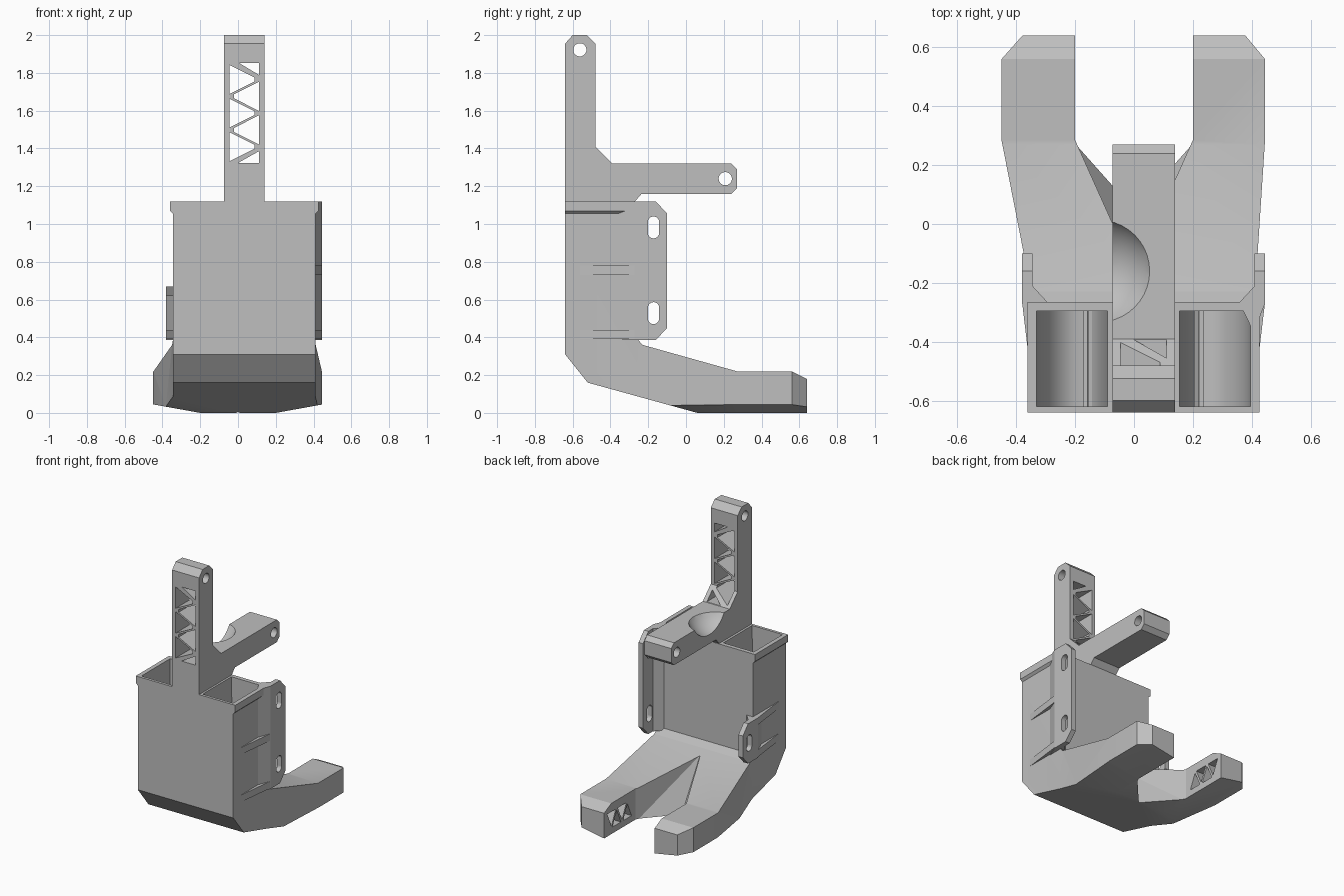
import bpy, bmesh, math
from mathutils import Vector

if "Cube" in bpy.data.objects:
    bpy.data.objects.remove(bpy.data.objects["Cube"], do_unlink=True)

grey = bpy.data.materials.new("matte_grey")
grey.use_nodes = True
GREY = (0.52, 0.52, 0.52, 1)
grey.diffuse_color = GREY
grey.node_tree.nodes["Principled BSDF"].inputs["Base Color"].default_value = GREY

MID = 0.0325  # centre line of the bin


def finish(name, bm):
    bmesh.ops.recalc_face_normals(bm, faces=bm.faces)
    mesh = bpy.data.meshes.new(name)
    bm.to_mesh(mesh)
    bm.free()
    mesh.materials.append(grey)
    obj = bpy.data.objects.new(name, mesh)
    bpy.context.collection.objects.link(obj)
    return obj


def prism(name, pts, axis, lo, hi):
    """Extrude a 2D outline along the named axis."""
    place = {"x": lambda a, b, t: (t, a, b),
             "y": lambda a, b, t: (a, t, b),
             "z": lambda a, b, t: (a, b, t)}[axis]
    bm = bmesh.new()
    ends = [[bm.verts.new(place(a, b, t)) for a, b in pts] for t in (lo, hi)]
    bm.faces.new(ends[0])
    bm.faces.new(ends[1])
    n = len(pts)
    for i in range(n):
        j = (i + 1) % n
        bm.faces.new((ends[0][i], ends[0][j], ends[1][j], ends[1][i]))
    return finish(name, bm)


def hull(name, pts):
    bm = bmesh.new()
    for p in pts:
        bm.verts.new(p)
    res = bmesh.ops.convex_hull(bm, input=bm.verts)
    unused = [v for v in res["geom_interior"] if isinstance(v, bmesh.types.BMVert)]
    bmesh.ops.delete(bm, geom=unused, context="VERTS")
    return finish(name, bm)


def combine(obj, tool, mode="DIFFERENCE"):
    mod = obj.modifiers.new("cut", "BOOLEAN")
    mod.operation = mode
    mod.solver = "EXACT"
    mod.object = tool
    bpy.context.view_layer.objects.active = obj
    bpy.ops.object.modifier_apply(modifier=mod.name)
    bpy.data.objects.remove(tool, do_unlink=True)


def slot(y, z, r, half=0.0):
    """Round or stadium outline, long in z."""
    pts = []
    for i in range(24):
        a = math.tau * (i + 0.5) / 24
        s = half if math.sin(a) > 0 else -half
        pts.append((y + r * math.cos(a), z + s + r * math.sin(a)))
    return pts


# Bin and forked foot: side outline trimmed by the plan outline
body = prism("bin_and_foot", [
    (-0.64, 0.31), (-0.64, 1.12), (-0.265, 1.12), (-0.265, 0.4), (-0.23, 0.36),
    (0.27, 0.22), (0.56, 0.22), (0.64, 0.18), (0.64, 0), (0.06, 0), (-0.52, 0.16)],
    "x", -0.6, 0.6)
plan = [(0.41, -0.7), (0.41, -0.25), (0.445, 0.285), (0.445, 0.56), (0.37, 0.65),
        (-0.37, 0.65), (-0.45, 0.56), (-0.45, 0.285), (-0.345, -0.25), (-0.345, -0.7)]
combine(body, prism("plan", plan, "z", -0.1, 1.3), "INTERSECT")

# Flared rim
rim = []
for z, out in ((1.055, 0), (1.07, 0.016), (1.12, 0.016)):
    for x in (-0.345 - out, 0.41 + out):
        rim += [(x, -0.64, z), (x, -0.265, z)]
combine(body, hull("rim", rim), "UNION")

# Gap between the toes, with sloped walls meeting at a point
gap = [(0, -0.16, 0.345), (0, 0.06, -0.02)]
for x in (-0.2, 0.2):
    gap += [(x, 0.285, -0.02), (x, 0.285, 0.23), (x, 0.7, -0.02), (x, 0.7, 0.3)]
combine(body, hull("gap", gap))

# Bevelled underside of the toes
for s in (-1, 1):
    combine(body, prism("bevel", [(s * 0.2, 0), (s * 0.7, 0.09), (s * 0.7, -0.2),
                                  (s * 0.2, -0.2)], "y", -0.3, 0.8))

# Lightening pockets on the inner toe faces
for s in (-1, 1):
    for i in range(4):
        y = 0.33 + 0.06 * i
        base, tip = (0.045, 0.15) if i % 2 == 0 else (0.16, 0.055)
        tri = [(y, base), (y + 0.095, base), (y + 0.0475, tip)]
        lo, hi = sorted((s * 0.15, s * 0.36))
        combine(body, prism("toe_pocket", tri, "x", lo, hi))

# Two open compartments with curved floors
for s in (-1, 1):
    outline = [(0.122, 1.3), (0.122, 1.08)]
    for i in range(1, 9):
        a = math.pi / 2 * i / 8
        outline.append((0.188 - 0.066 * math.cos(a), 1.08 - 0.4 * math.sin(a)))
    outline += [(0.19, 0.6), (0.203, 0.6)]
    for i in range(9):
        a = math.pi / 2 * i / 8
        outline.append((0.203 + 0.16 * math.sin(a), 0.9 - 0.25 * math.cos(a)))
    outline.append((0.363, 1.3))
    combine(body, prism("compartment", [(MID + s * u, z) for u, z in outline],
                        "y", -0.62, -0.295))


# Slotted mounting ears with ramped gussets
def ear(name, s, top, slots):
    px = lambda pts: [(MID + s * u, y) for u, y in pts]
    obj = prism(name, px([(0.4125, -0.1), (0.3775, -0.1), (0.3775, -0.21), (0.325, -0.267),
                          (0.37, -0.36), (0.3775, -0.36), (0.4125, -0.27)]), "z", 0.3, 1.3)
    side = [(-0.6, 0.385), (-0.16, 0.385), (-0.1, 0.45), (-0.1, top - 0.065),
            (-0.16, top), (-0.6, top)]
    combine(obj, prism("side", side, "x", -0.6, 0.6), "INTERSECT")
    for z in slots:
        lo, hi = sorted((MID + s * 0.34, MID + s * 0.5))
        combine(obj, prism("slot", slot(-0.172, z, 0.03, 0.028), "x", lo, hi))
    for z in (0.39, top - 0.05 if top < 1 else 0.73):
        prism(name + "_gusset", px([(0.37, -0.56), (0.3775, -0.56), (0.412, -0.27),
                                    (0.37, -0.27)]), "z", z, z + 0.05)


ear("left_ear", 1, 1.12, (0.528, 0.982))
ear("right_ear", -1, 0.67, (0.528,))

# Upright and rear arm in one bracket
bracket = prism("bracket", [
    (-0.64, 1.12), (-0.64, 1.955), (-0.6, 2), (-0.525, 2), (-0.48, 1.955),
    (-0.48, 1.41), (-0.39, 1.32), (0.24, 1.32), (0.27, 1.29), (0.27, 1.19),
    (0.24, 1.16), (-0.235, 1.16), (-0.27, 1.12)], "x", -0.073, 0.14)
for y, z in ((-0.562, 1.922), (0.208, 1.24)):
    combine(bracket, prism("pin_hole", slot(y, z, 0.035), "x", -0.3, 0.3))

# Truss windows through the upright
windows = [[(0.005, 1.853), (0.11, 1.853), (0.11, 1.79)],
           [(0.11, 1.385), (0.11, 1.323), (0, 1.323)]]
for i in range(5):
    z = 1.765 - 0.089 * i
    edge, tip = (-0.046, 0.088) if i % 2 == 0 else (0.11, -0.022)
    windows.append([(edge, z + 0.077), (edge, z - 0.077), (tip, z - 0.01), (tip, z + 0.01)])
for tri in windows:
    combine(bracket, prism("window", tri, "y", -0.8, -0.385))

# Hollow scooped from the right side of the rear arm
bm = bmesh.new()
bmesh.ops.create_uvsphere(bm, u_segments=40, v_segments=24, radius=0.2)
bmesh.ops.translate(bm, verts=bm.verts, vec=Vector((-0.12, -0.16, 1.42)))
combine(bracket, finish("scoop", bm))

for obj in (body, bracket):
    bpy.ops.object.select_all(action="DESELECT")
    obj.select_set(True)
    bpy.context.view_layer.objects.active = obj
    bpy.ops.object.shade_smooth_by_angle(angle=math.radians(20))
